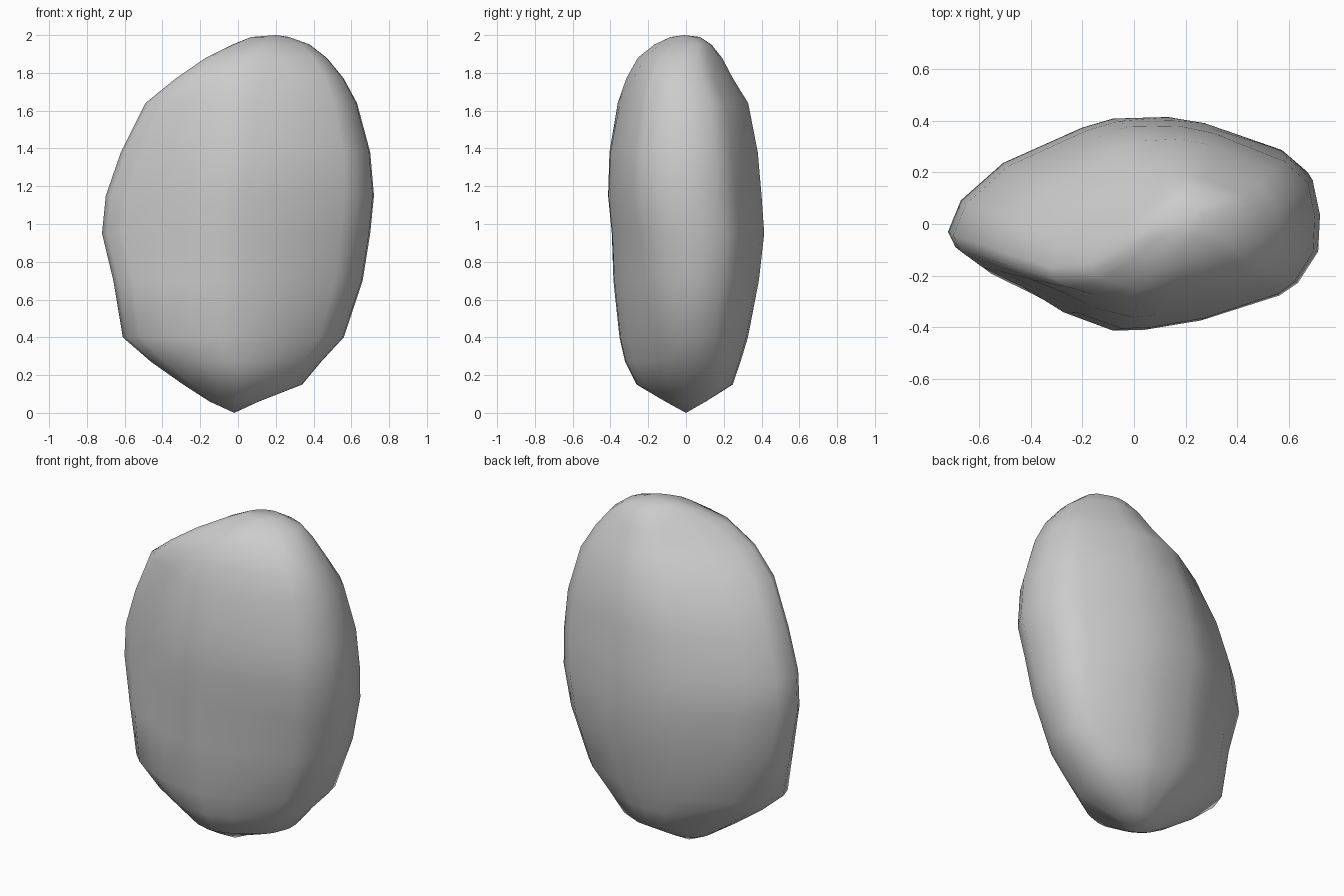
import bpy
import bmesh
from math import copysign, radians, sqrt

# Remove the default cube only
default_cube = bpy.data.objects.get("Cube")
if default_cube:
    bpy.data.objects.remove(default_cube, do_unlink=True)

# Horizontal outline of the boulder, as fractions of its half width and depth
OUTLINE = [(-1, -.05), (-.93, .25), (-.7, .6), (-.27, .92), (-.1, 1), (.2, 1),
           (.4, .93), (.82, .65), (.96, .43), (1, .1), (.99, -.25),
           (.88, -.55), (.78, -.67), (.35, -.91), (.04, -1), (-.13, -1),
           (-.4, -.81), (-.6, -.58), (-.84, -.36), (-.96, -.2)]

# Rings from bottom to top: height, left edge, right edge, front edge, back edge,
# roundness of the outline, sideways lean of the left end and of the right end
RINGS = [(.06, -.15, .11, -.11, .1, .5, 0, .03),
         (.15, -.29, .34, -.26, .24, .6, -.02, .05),
         (.27, -.46, .44, -.32, .28, .6, -.03, .06),
         (.4, -.61, .56, -.35, .32, .6, -.03, .06),
         (.7, -.66, .66, -.38, .38, .3, -.04, .04),
         (.95, -.72, .7, -.39, .41, 0, -.02, .02),
         (1.15, -.7, .72, -.41, .4, 0, -.02, 0),
         (1.38, -.62, .7, -.4, .38, 0, -.04, 0),
         (1.64, -.49, .63, -.35, .33, .1, -.09, 0),
         (1.77, -.33, .56, -.3, .25, .2, -.13, 0),
         (1.88, -.17, .47, -.24, .19, .3, -.12, .01),
         (1.95, -.03, .38, -.16, .13, .4, -.06, .03),
         (1.99, .07, .27, -.08, .07, .5, -.02, .02)]


def make_material(name, colour):
    """Create one flat, matte colour."""
    material = bpy.data.materials.new(name)
    material.use_nodes = True
    material.diffuse_color = colour
    shader = material.node_tree.nodes["Principled BSDF"]
    shader.inputs["Base Color"].default_value = colour
    shader.inputs["Roughness"].default_value = 0.8
    return material


def add_ring(mesh, height, left, right, front, back, roundness, lean_left, lean_right):
    """Fit the outline into the given extents at one height."""
    centre_x, half_x = (left + right) / 2, (right - left) / 2
    centre_y, half_y = (front + back) / 2, (back - front) / 2
    ring = []
    for u, v in reversed(OUTLINE):
        ellipse = copysign(sqrt(1 - u * u), v)
        v += (ellipse - v) * roundness
        lean = lean_left if u < 0 else lean_right
        y = centre_y + v * half_y + lean * abs(u)
        ring.append(mesh.verts.new((centre_x + u * half_x, y, height)))
    return ring


def close_end(mesh, ring, tip):
    """Fan a ring of vertices to a single tip."""
    point = mesh.verts.new(tip)
    for index, vertex in enumerate(ring):
        mesh.faces.new((ring[index - 1], vertex, point))


# Boulder body: rings bridged from the pointed base to the rounded top
mesh = bmesh.new()
rings = [add_ring(mesh, *ring) for ring in RINGS]
for lower, upper in zip(rings, rings[1:]):
    for index in range(len(lower)):
        mesh.faces.new((lower[index - 1], lower[index], upper[index], upper[index - 1]))
close_end(mesh, rings[0], (-.02, 0, 0))
close_end(mesh, rings[-1], (.2, -.01, 2))
bmesh.ops.recalc_face_normals(mesh, faces=mesh.faces)

data = bpy.data.meshes.new("boulder")
mesh.to_mesh(data)
mesh.free()
boulder = bpy.data.objects.new("boulder", data)
bpy.context.collection.objects.link(boulder)
data.materials.append(make_material("stone grey", (.6, .6, .6, 1)))

# Smooth shading over the whole stone
bpy.context.view_layer.objects.active = boulder
boulder.select_set(True)
bpy.ops.object.shade_smooth_by_angle(angle=radians(80))
